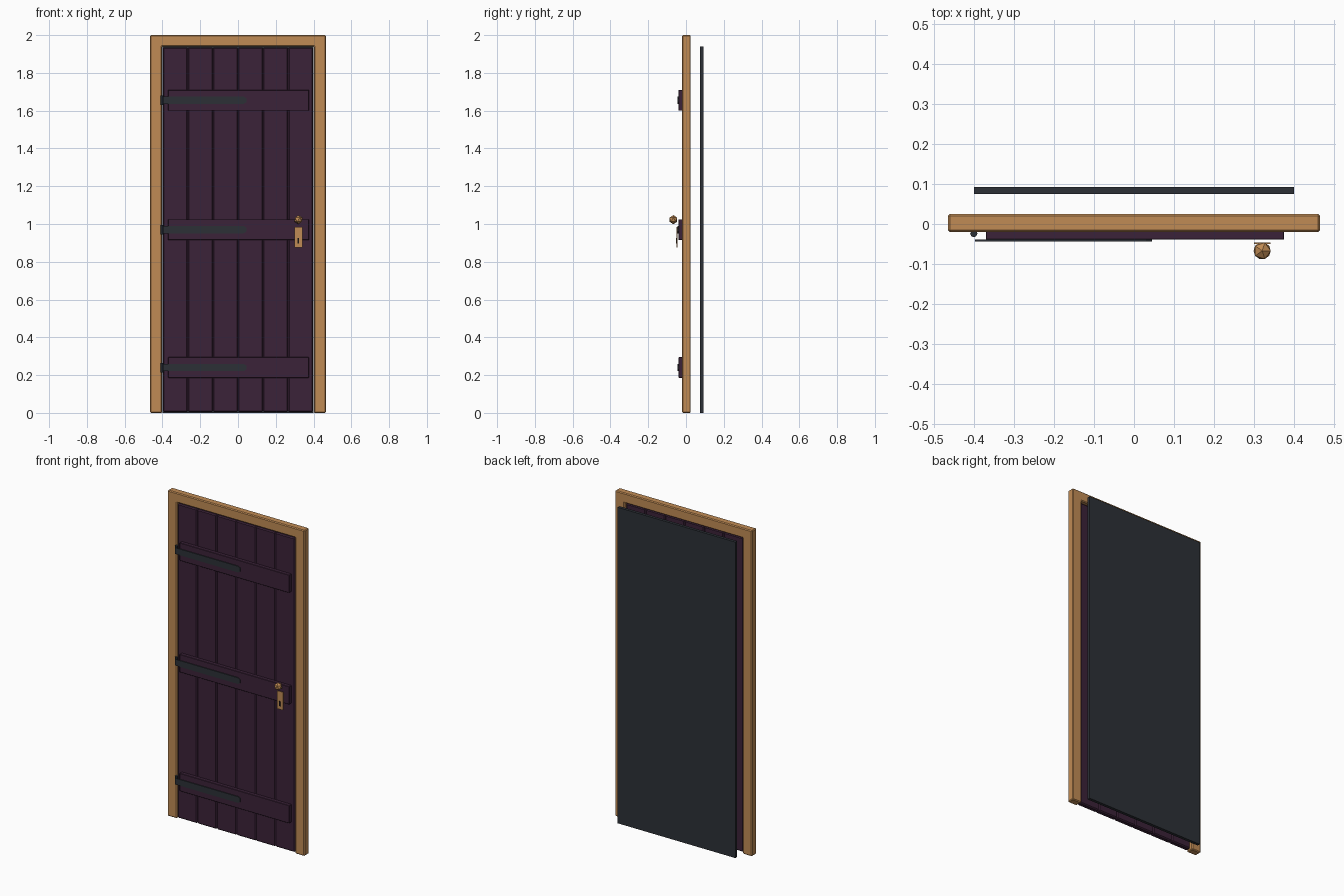
import bpy, bmesh
from mathutils import Matrix

if "Cube" in bpy.data.objects:
    bpy.data.objects.remove(bpy.data.objects["Cube"])


def material(name, rgb):
    m = bpy.data.materials.new(name)
    m.use_nodes = True
    m.diffuse_color = (*rgb, 1)
    bsdf = next(n for n in m.node_tree.nodes if n.type == 'BSDF_PRINCIPLED')
    bsdf.inputs["Base Color"].default_value = (*rgb, 1)
    return m


WOOD = material("warm wood", (0.53, 0.26, 0.09))
PLUM = material("dark plum paint", (0.044, 0.016, 0.04))
IRON = material("dark iron", (0.025, 0.03, 0.037))
BRASS = material("aged brass", (0.53, 0.26, 0.09))
BLACK = material("keyhole black", (0.01, 0.008, 0.008))


def finish(name, bm, mat, bevel=0):
    bmesh.ops.recalc_face_normals(bm, faces=bm.faces)
    mesh = bpy.data.meshes.new(name)
    bm.to_mesh(mesh)
    bm.free()
    mesh.materials.append(mat)
    ob = bpy.data.objects.new(name, mesh)
    bpy.context.collection.objects.link(ob)
    if bevel:
        mod = ob.modifiers.new("bevel", 'BEVEL')
        mod.width = bevel
        mod.segments = 1
    return ob


def prism(name, outline, y0, y1, mat, bevel=0):
    """Extrude an outline in the x-z plane from y0 to y1."""
    bm = bmesh.new()
    face = bm.faces.new([bm.verts.new((x, y0, z)) for x, z in outline])
    ext = bmesh.ops.extrude_face_region(bm, geom=[face])
    for v in ext["geom"]:
        if isinstance(v, bmesh.types.BMVert):
            v.co.y = y1
    return finish(name, bm, mat, bevel)


def box(name, x0, x1, y0, y1, z0, z1, mat, bevel=0):
    return prism(name, [(x0, z0), (x1, z0), (x1, z1), (x0, z1)], y0, y1, mat, bevel)


# Door frame: two posts and a lintel in one piece
W, IN, TOP = 0.465, 0.402, 1.94
prism("door_frame",
      [(-W, 0), (-IN, 0), (-IN, TOP), (IN, TOP), (IN, 0), (W, 0), (W, 2), (-W, 2)],
      -0.02, 0.025, WOOD, 0.005)

# Six chamfered vertical planks
width = 0.796 / 6
for i in range(6):
    x = -0.398 + i * width
    box(f"plank_{i + 1}", x, x + width, -0.018, 0.014, 0.005, 1.935, PLUM, 0.006)

# Flat backing sheet behind the door
box("back_panel", -0.4, 0.4, 0.075, 0.093, 0, TOP, IRON)

# Cross battens, each with an iron strap hinge
for label, z in (("lower", 0.24), ("middle", 0.97), ("upper", 1.655)):
    box(f"{label}_batten", -0.37, 0.375, -0.039, -0.016, z - 0.055, z + 0.055, PLUM, 0.002)
    prism(f"{label}_strap",
          [(-0.397, z - 0.019), (0.03, z - 0.019), (0.045, z - 0.01),
           (0.045, z + 0.01), (0.03, z + 0.019), (-0.397, z + 0.019)],
          -0.044, -0.039, IRON)
    bm = bmesh.new()
    bmesh.ops.create_cone(bm, cap_ends=True, segments=8, radius1=0.009, radius2=0.009,
                          depth=0.05, matrix=Matrix.Translation((-0.4, -0.024, z)))
    finish(f"{label}_hinge_barrel", bm, IRON)

# Lock plate with keyhole
box("lock_plate", 0.299, 0.341, -0.05, -0.046, 0.875, 0.985, BRASS)
box("keyhole", 0.316, 0.324, -0.053, -0.049, 0.896, 0.925, BLACK)

# Faceted door knob
bm = bmesh.new()
bmesh.ops.create_icosphere(bm, subdivisions=1, radius=0.024,
                           matrix=Matrix.Translation((0.32, -0.067, 1.023)))
finish("door_knob", bm, BRASS)
